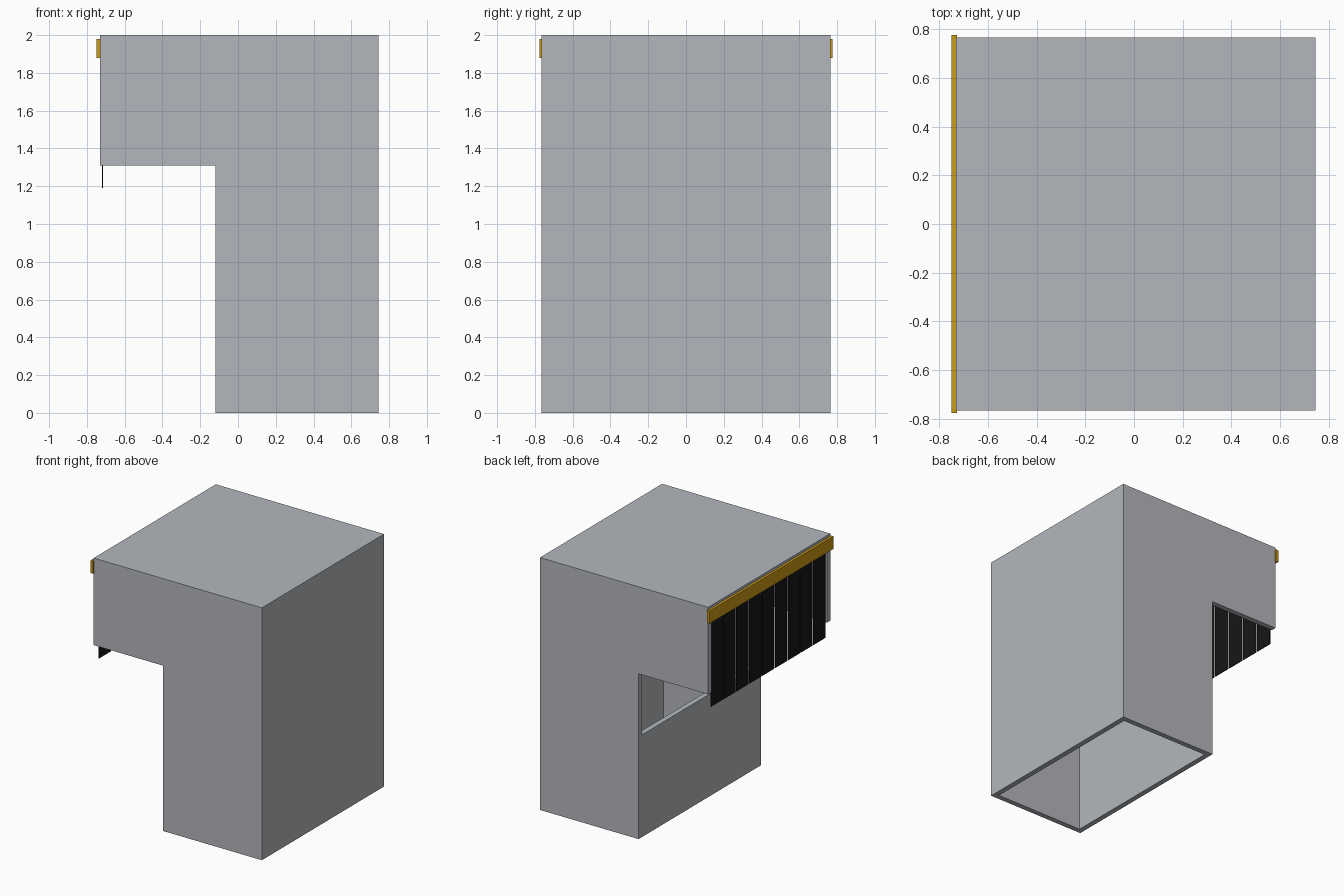
import bpy
import bmesh

cube = bpy.data.objects.get("Cube")
if cube:
    bpy.data.objects.remove(cube, do_unlink=True)


def material(name, rgb):
    mat = bpy.data.materials.new(name)
    mat.use_nodes = True
    mat.diffuse_color = (*rgb, 1)
    mat.node_tree.nodes["Principled BSDF"].inputs["Base Color"].default_value = (*rgb, 1)
    return mat


steel = material("steel grey", (0.45, 0.47, 0.50))
amber = material("amber", (0.60, 0.32, 0.008))
rubber = material("black rubber", (0.008, 0.008, 0.008))


def prism(name, outline, z0, z1, mat):
    """Extrude a flat outline from z0 up to z1."""
    bm = bmesh.new()
    face = bm.faces.new([bm.verts.new((x, y, z0)) for x, y in outline])
    top = bmesh.ops.extrude_face_region(bm, geom=[face])["geom"]
    bmesh.ops.translate(bm, vec=(0, 0, z1 - z0),
                        verts=[v for v in top if isinstance(v, bmesh.types.BMVert)])
    bmesh.ops.recalc_face_normals(bm, faces=bm.faces)
    mesh = bpy.data.meshes.new(name)
    bm.to_mesh(mesh)
    bm.free()
    mesh.materials.append(mat)
    obj = bpy.data.objects.new(name, mesh)
    bpy.context.collection.objects.link(obj)
    return obj


def box(name, x0, x1, y0, y1, z0, z1, mat):
    return prism(name, [(x0, y0), (x1, y0), (x1, y1), (x0, y1)], z0, z1, mat)


HOOD_X, BODY_X, END_X = -0.73, -0.12, 0.745
HALF = 0.765          # half depth
T = 0.042             # sheet thickness
LID_Z = 1.957
INNER = HALF - T

# Tall shell, open towards the hood and at the bottom
prism("body_shell", [(BODY_X, -HALF), (END_X, -HALF), (END_X, HALF), (BODY_X, HALF),
                     (BODY_X, INNER), (END_X - T, INNER),
                     (END_X - T, -INNER), (BODY_X, -INNER)], 0, LID_Z, steel)

# Low wall under the opening
box("low_wall", BODY_X, BODY_X + T, -INNER, INNER, 0, 0.81, steel)

# Hood cheeks and the lid across everything
for name, y in (("front_hood_panel", -HALF), ("back_hood_panel", INNER)):
    box(name, HOOD_X, BODY_X, y, y + T, 1.31, LID_Z, steel)
box("lid", HOOD_X, END_X, -HALF, HALF, LID_Z, 2.0, steel)

# Curtain rail
box("curtain_rail", -0.75, HOOD_X + 0.003, -0.775, 0.775, 1.88, 1.98, amber)

# Hanging curtain strips
COUNT = 9
pitch = 2 * INNER / COUNT
for i in range(COUNT):
    mid = -INNER + pitch * (i + 0.5)
    box(f"curtain_strip_{i + 1}", -0.721, -0.715, mid - pitch * 0.46, mid + pitch * 0.46,
        1.19, LID_Z, rubber)
